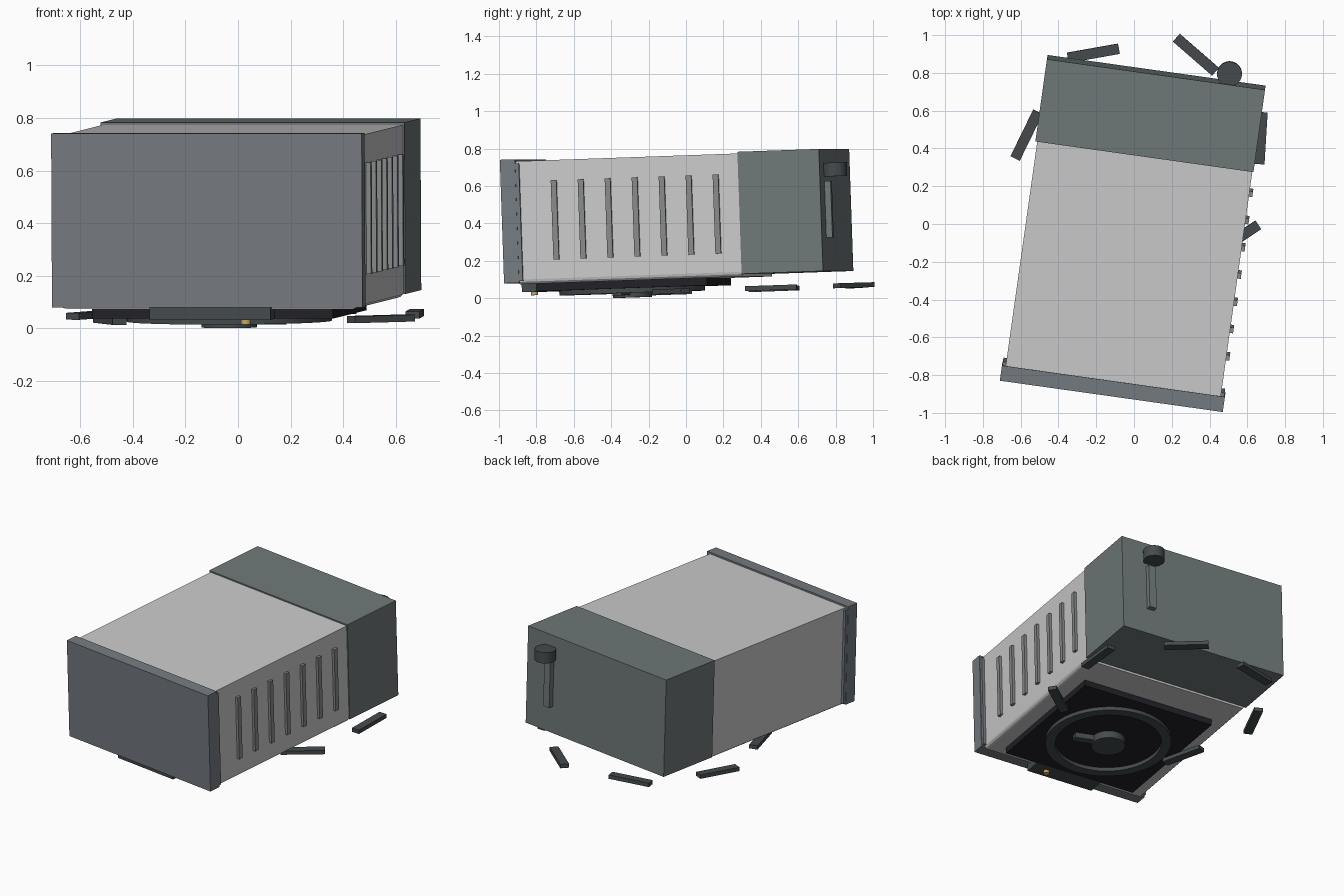
import bpy, bmesh
from math import radians
from mathutils import Matrix, Vector

if "Cube" in bpy.data.objects:
    bpy.data.objects.remove(bpy.data.objects["Cube"])

# the whole unit is turned on its base and pitched slightly, rear end up
TILT = Matrix.Rotation(radians(-8), 4, 'Z') @ Matrix.Rotation(radians(2), 4, 'X')


def material(name, r, g, b):
    m = bpy.data.materials.new(name)
    m.diffuse_color = (r, g, b, 1)
    m.use_nodes = True
    m.node_tree.nodes["Principled BSDF"].inputs["Base Color"].default_value = m.diffuse_color
    return m


CASE = material("case_grey", 0.52, 0.54, 0.54)
PANEL = material("panel_grey", 0.18, 0.20, 0.22)
REAR = material("rear_grey", 0.16, 0.19, 0.19)
SLOT = material("slot_grey", 0.25, 0.26, 0.26)
DARK = material("dark_grey", 0.06, 0.07, 0.075)
BLACK = material("black", 0.015, 0.015, 0.02)
BRASS = material("brass", 0.6, 0.4, 0.12)


def finish(name, bm, mat, loc, turn=0, smooth=False):
    me = bpy.data.meshes.new(name)
    bmesh.ops.recalc_face_normals(bm, faces=bm.faces)
    bm.to_mesh(me)
    bm.free()
    ob = bpy.data.objects.new(name, me)
    bpy.context.collection.objects.link(ob)
    me.materials.append(mat)
    ob.matrix_world = TILT @ Matrix.Translation(loc) @ Matrix.Rotation(radians(turn), 4, 'Z')
    if smooth:
        bpy.ops.object.select_all(action='DESELECT')
        ob.select_set(True)
        bpy.context.view_layer.objects.active = ob
        bpy.ops.object.shade_smooth_by_angle()
    return ob


def box(name, mat, x, y, z, turn=0, round_bottom=0):
    size = [b - a for a, b in (x, y, z)]
    bm = bmesh.new()
    bmesh.ops.create_cube(bm, size=1)
    bmesh.ops.scale(bm, vec=size, verts=bm.verts)
    if round_bottom:
        edges = [e for e in bm.edges
                 if all(v.co.z < 0 for v in e.verts)
                 and abs(e.verts[0].co.y - e.verts[1].co.y) > 0.1]
        bmesh.ops.bevel(bm, geom=edges, offset=round_bottom, segments=3,
                        profile=0.5, affect='EDGES')
    return finish(name, bm, mat, Vector([(a + b) / 2 for a, b in (x, y, z)]), turn)


def bar(name, mat, cx, cy, length, width, z, turn):
    return box(name, mat, (cx - length / 2, cx + length / 2),
               (cy - width / 2, cy + width / 2), z, turn)


def disc(name, mat, cx, cy, r, z, sides=32):
    bm = bmesh.new()
    bmesh.ops.create_cone(bm, cap_ends=True, segments=sides, radius1=r, radius2=r,
                          depth=z[1] - z[0])
    return finish(name, bm, mat, Vector((cx, cy, sum(z) / 2)), smooth=True)


def ring(name, mat, cx, cy, r_in, r_out, z):
    bm = bmesh.new()
    pts = [(r_in, z[0]), (r_out, z[0]), (r_out, z[1]), (r_in, z[1])]
    vs = [bm.verts.new((r, 0, h)) for r, h in pts]
    es = [bm.edges.new((vs[i], vs[(i + 1) % 4])) for i in range(4)]
    bmesh.ops.spin(bm, geom=vs + es, axis=(0, 0, 1), cent=(0, 0, 0),
                   angle=radians(360), steps=48, use_merge=True)
    bmesh.ops.remove_doubles(bm, verts=bm.verts, dist=1e-5)
    return finish(name, bm, mat, Vector((cx, cy, 0)), smooth=True)


# main housing, front panel and rear section
box("body", CASE, (-0.568, 0.582), (-0.815, 0.39), (0.103, 0.761), round_bottom=0.025)
box("front_panel", PANEL, (-0.588, 0.604), (-0.894, -0.813), (0.111, 0.772))
box("rear_section", REAR, (-0.578, 0.588), (0.387, 0.827), (0.117, 0.770))
for side, x in (("left", (-0.586, -0.566)), ("right", (0.580, 0.600))):
    box("panel_flange_" + side, PANEL, x, (-0.815, -0.793), (0.12, 0.75))

# ventilation ribs on the right side only
for i in range(7):
    y = -0.609 + i * 0.1458
    box(f"vent_rib_{i + 1}", SLOT, (0.575, 0.600), (y - 0.015, y + 0.015), (0.229, 0.653))

# rear knob and handle bar
disc("rear_knob", DARK, 0.39, 0.881, 0.066, (0.622, 0.695))
box("rear_handle", REAR, (0.365, 0.415), (0.82, 0.86), (0.295, 0.597))

# underside hatch with ring, hub and lever
HX, HY = 0.007, -0.288
box("hatch_plate", BLACK, (-0.455, 0.469), (-0.742, 0.182), (0.063, 0.107))
ring("hatch_ring", DARK, HX, HY, 0.33, 0.39, (0.038, 0.066))
disc("hatch_hub", DARK, HX, HY, 0.105, (0.0145, 0.066))
bar("hatch_lever", DARK, HX + 0.13, HY - 0.03, 0.18, 0.05, (0.027, 0.066), -14)

# latch block with brass button under the front edge
box("latch_block", DARK, (-0.22, 0.244), (-0.85, -0.74), (0.062, 0.113))
disc("latch_button", BRASS, 0.142, -0.796, 0.019, (0.044, 0.064), 16)

# loose flat blades fanned around the base: centre x, centre y, angle
blades = [(0.550, -0.003, 42), (0.602, 0.545, 94.5), (0.200, 0.935, -33),
          (-0.339, 0.867, 18), (-0.629, 0.388, 72), (-0.468, -0.173, 114)]
for i, (x, y, a) in enumerate(blades):
    bar(f"base_blade_{i + 1}", DARK, x, y, 0.275, 0.055, (0.024, 0.050), a)
